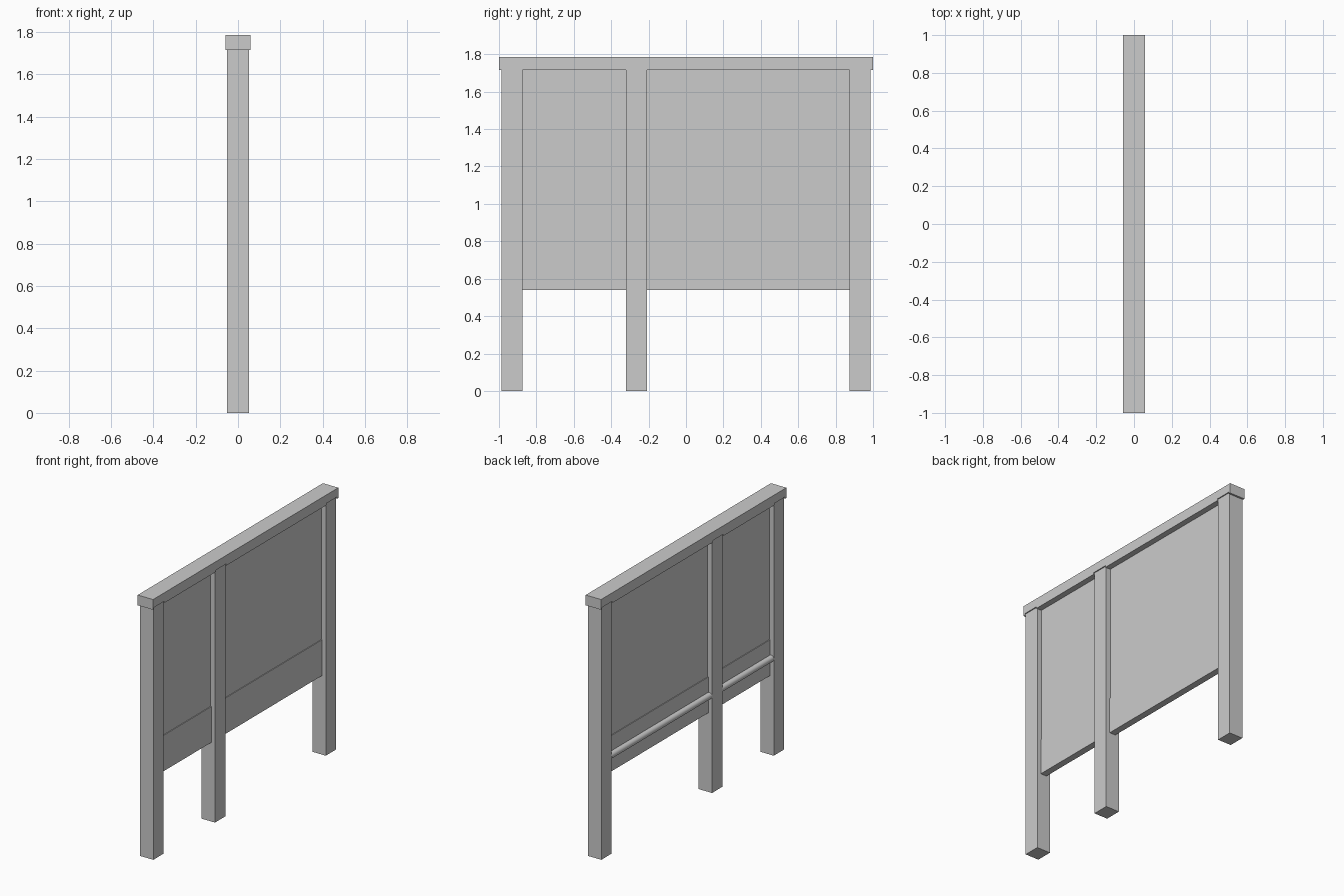
import bpy, bmesh
from math import radians

if "Cube" in bpy.data.objects:
    bpy.data.objects.remove(bpy.data.objects["Cube"])


def box(name, lo, hi):
    bpy.ops.mesh.primitive_cube_add(size=1, location=[(a + b) / 2 for a, b in zip(lo, hi)])
    ob = bpy.context.object
    ob.name = name
    ob.scale = [b - a for a, b in zip(lo, hi)]
    bpy.ops.object.transform_apply(location=False, rotation=False, scale=True)
    return ob


POST_X = 0.051
CAP_X = 0.058
CAP_LOW, NOTCH, CAP_TOP = 1.715, 1.727, 1.785
posts = [(-0.987, -0.875), (-0.321, -0.208), (0.875, 0.987)]

# Square posts
for name, (a, b) in zip(("front_post", "middle_post", "back_post"), posts):
    box(name, (-POST_X, a, 0), (POST_X, b, NOTCH))

# Infill of each bay: upper panel, thicker lower board, round rail on the left side
for name, y0, y1 in (("short", posts[0][1], posts[1][0]), ("long", posts[1][1], posts[2][0])):
    box(name + "_upper_panel", (-0.018, y0, 0.78), (0.018, y1, CAP_LOW))
    box(name + "_lower_board", (-0.023, y0, 0.54), (0.023, y1, 0.785))
    bpy.ops.mesh.primitive_cylinder_add(vertices=24, radius=0.022, depth=y1 - y0,
                                        location=(-0.03, (y0 + y1) / 2, 0.66),
                                        rotation=(radians(90), 0, 0))
    bpy.context.object.name = name + "_round_rail"
    bpy.ops.object.shade_smooth_by_angle()

# Top cap: side profile with a shallow notch over each post, extruded across x
profile = [(-1, CAP_TOP), (-1, CAP_LOW)]
for a, b in posts:
    profile += [(a, CAP_LOW), (a, NOTCH), (b, NOTCH), (b, CAP_LOW)]
profile += [(1, CAP_LOW), (1, CAP_TOP)]
bm = bmesh.new()
face = bm.faces.new([bm.verts.new((-CAP_X, y, z)) for y, z in profile])
ext = bmesh.ops.extrude_face_region(bm, geom=[face])
bmesh.ops.translate(bm, vec=(2 * CAP_X, 0, 0),
                    verts=[v for v in ext["geom"] if isinstance(v, bmesh.types.BMVert)])
# Close the start side if the extrusion removed it
if not any(all(v.co.x < 0 for v in f.verts) for f in bm.faces):
    bmesh.ops.holes_fill(bm, edges=[e for e in bm.edges if e.is_boundary], sides=0)
bmesh.ops.recalc_face_normals(bm, faces=bm.faces)
mesh = bpy.data.meshes.new("top_cap")
bm.to_mesh(mesh)
bm.free()
bpy.context.collection.objects.link(bpy.data.objects.new("top_cap", mesh))
